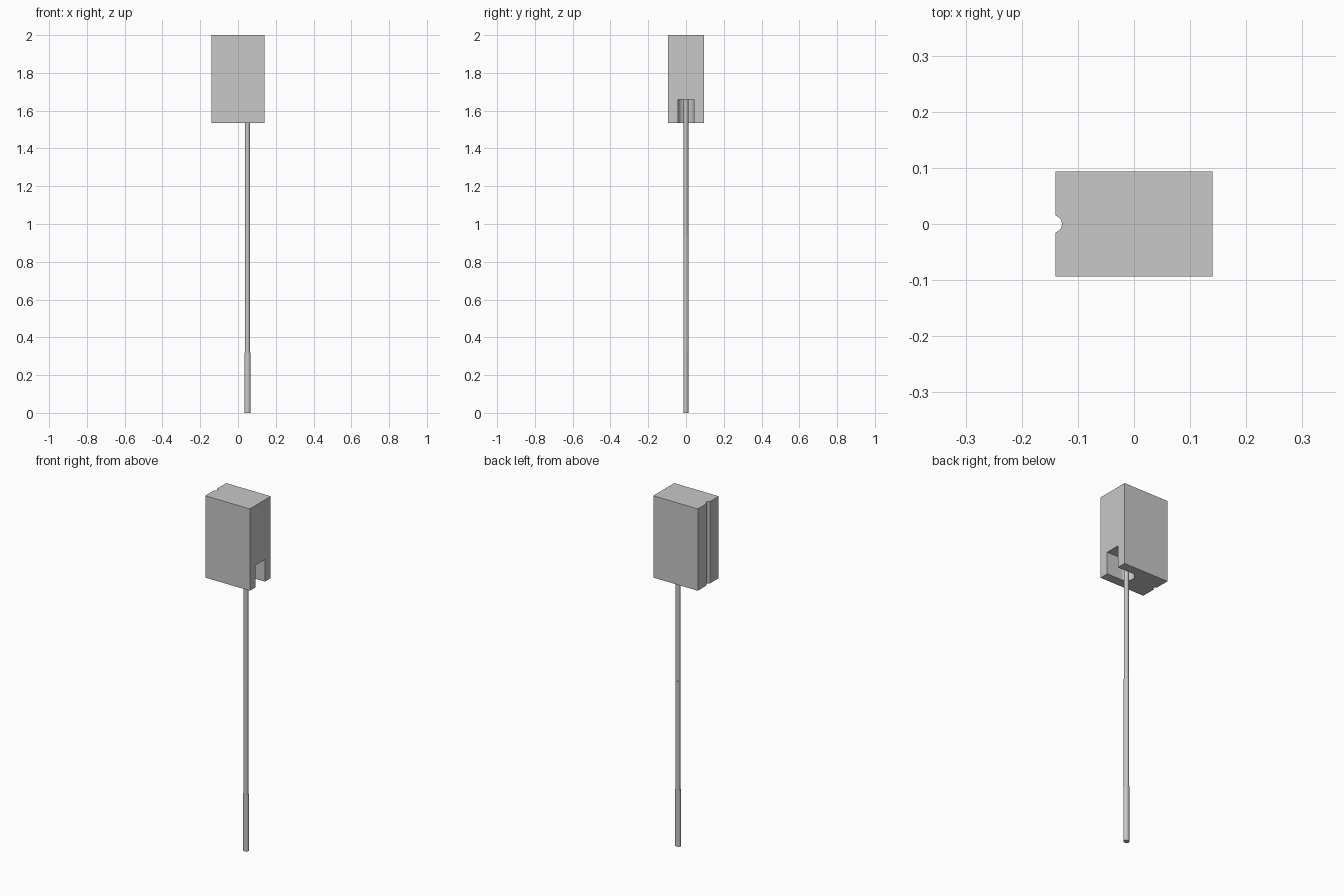
import bpy, bmesh
from math import cos, sin, pi

cube = bpy.data.objects.get("Cube")
if cube:
    bpy.data.objects.remove(cube, do_unlink=True)

grey = bpy.data.materials.new("light grey")
grey.use_nodes = True
colour = (0.58, 0.58, 0.58, 1)
grey.diffuse_color = colour
grey.node_tree.nodes["Principled BSDF"].inputs["Base Color"].default_value = colour


def arc(cx, cy, rx, ry, start, end, steps):
    angles = [start + (end - start) * i / steps for i in range(steps + 1)]
    return [(cx + rx * cos(a), cy + ry * sin(a)) for a in angles]


def prism(name, outline, bottom, top):
    """Extrude a plan outline between two heights."""
    bm = bmesh.new()
    face = bm.faces.new([bm.verts.new((x, y, bottom)) for x, y in outline])
    moved = bmesh.ops.extrude_face_region(bm, geom=[face])["geom"]
    verts = [v for v in moved if isinstance(v, bmesh.types.BMVert)]
    bmesh.ops.translate(bm, verts=verts, vec=(0, 0, top - bottom))
    bmesh.ops.recalc_face_normals(bm, faces=bm.faces)
    mesh = bpy.data.meshes.new(name)
    bm.to_mesh(mesh)
    bm.free()
    mesh.materials.append(grey)
    obj = bpy.data.objects.new(name, mesh)
    bpy.context.collection.objects.link(obj)
    return obj


def smooth(obj):
    bpy.ops.object.select_all(action="DESELECT")
    obj.select_set(True)
    bpy.context.view_layer.objects.active = obj
    bpy.ops.object.shade_smooth_by_angle(angle=pi / 6)


W, D = 0.14, 0.094
BASE, SLOT_TOP, TOP = 1.535, 1.66, 2.0
ROD_X, SLOT_R = 0.05, 0.042

# Block outline: right side carries the full height round groove
left_corners = [(W, -D), (W, D)]
right_side = [(-W, D)] + arc(-W - 0.004, 0, 0.0155, 0.0155, 1.3, -1.3, 16) + [(-W, -D)]
block = prism("block", left_corners + right_side, BASE, TOP)

# Round ended slot, open to the left side and the underside
slot = arc(ROD_X, 0, SLOT_R, SLOT_R, pi / 2, 3 * pi / 2, 24)
slot += [(W + 0.05, -SLOT_R), (W + 0.05, SLOT_R)]
cutter = prism("slot_cutter", slot, BASE - 0.05, SLOT_TOP)
cutter.hide_render = True
cutter.hide_set(True)
cut = block.modifiers.new("slot", "BOOLEAN")
cut.operation = "DIFFERENCE"
cut.solver = "EXACT"
cut.object = cutter

# Apply the cut and remove the cutter
bpy.context.view_layer.objects.active = block
block.select_set(True)
bpy.ops.object.modifier_apply(modifier=cut.name)
bpy.data.objects.remove(cutter, do_unlink=True)
smooth(block)

# Stepped rod hanging from the slot roof
for name, rx, ry, bottom, top in [
    ("rod_upper", 0.013, 0.012, 0.94, SLOT_TOP),
    ("rod_middle", 0.013, 0.0135, 0.32, 0.94),
    ("rod_tip", 0.016, 0.0135, 0.0, 0.32),
]:
    smooth(prism(name, arc(ROD_X, 0, rx, ry, 0, 2 * pi, 24)[:-1], bottom, top))
